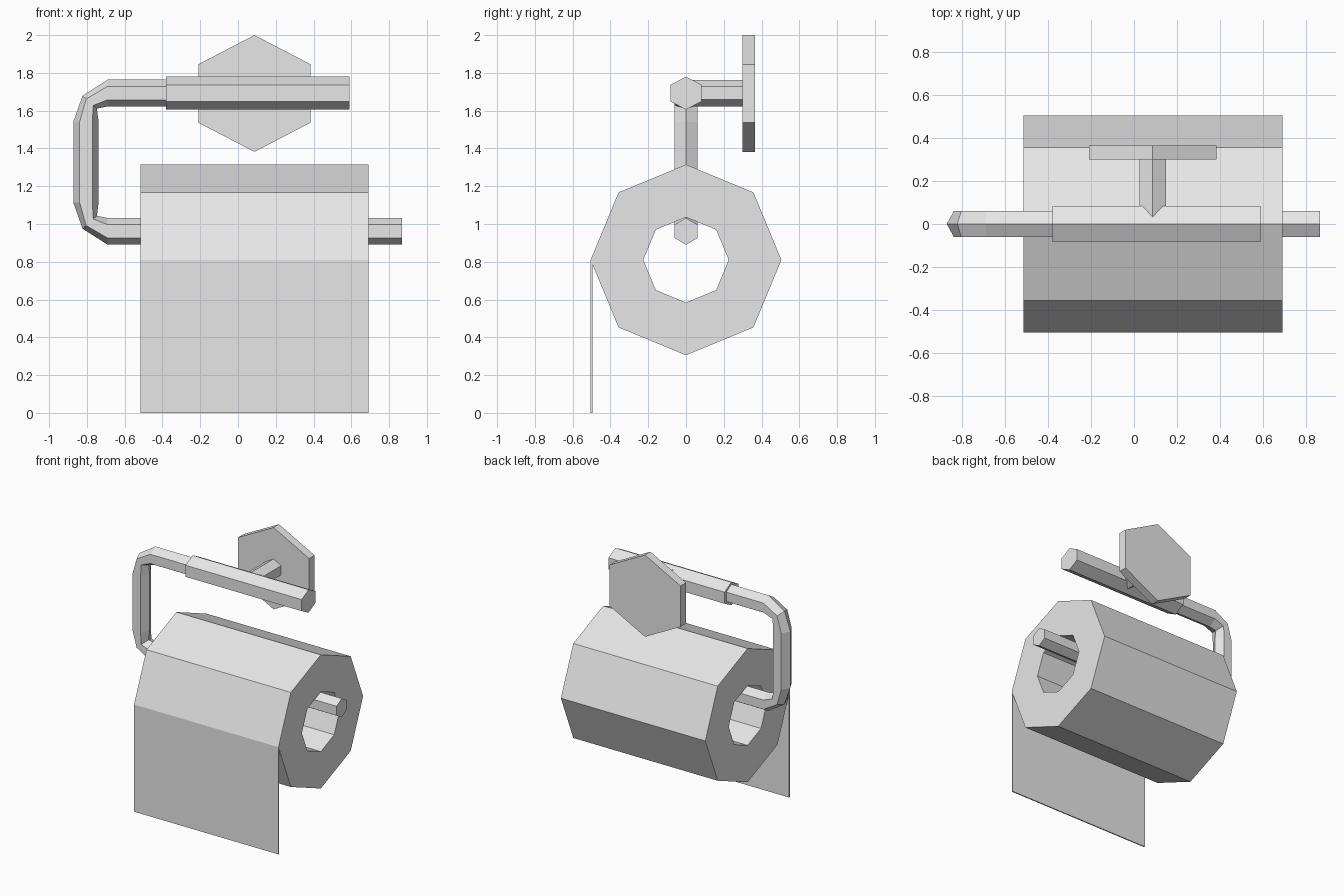
import bpy, bmesh, math
from mathutils import Vector

if "Cube" in bpy.data.objects:
    bpy.data.objects.remove(bpy.data.objects["Cube"])

grey = bpy.data.materials.new("light grey")
grey.diffuse_color = (0.8, 0.8, 0.8, 1)
grey.use_nodes = True
grey.node_tree.nodes["Principled BSDF"].inputs["Base Color"].default_value = grey.diffuse_color


def loft(name, rings, closed=False):
    """Skin a list of point rings; cap the ends, or join last to first."""
    bm = bmesh.new()
    loops = [[bm.verts.new(p) for p in ring] for ring in rings]
    n = len(loops[0])
    pairs = list(zip(loops, loops[1:]))
    if closed:
        pairs.append((loops[-1], loops[0]))
    else:
        bm.faces.new(loops[0])
        bm.faces.new(loops[-1])
    for a, b in pairs:
        for i in range(n):
            j = (i + 1) % n
            bm.faces.new((a[i], a[j], b[j], b[i]))
    bmesh.ops.recalc_face_normals(bm, faces=bm.faces)
    mesh = bpy.data.meshes.new(name)
    bm.to_mesh(mesh)
    bm.free()
    mesh.materials.append(grey)
    obj = bpy.data.objects.new(name, mesh)
    bpy.context.collection.objects.link(obj)
    return obj


def ring(centre, up, side, n=6):
    """Polygon with its first vertex at centre + up."""
    c, u, s = Vector(centre), Vector(up), Vector(side)
    return [c + u * math.cos(2 * math.pi * i / n) + s * math.sin(2 * math.pi * i / n)
            for i in range(n)]


# Paper roll: octagonal tube, open through the middle
X0, X1, ROLL_Z = -0.515, 0.692, 0.81
loft("paper_roll",
     [ring((x, 0, ROLL_Z), (0, 0, r), (0, r, 0), 8)
      for x, r in ((X0, 0.505), (X1, 0.505), (X1, 0.226), (X0, 0.226))], closed=True)

# Hanging sheet
loft("paper_sheet",
     [[(x, -0.505, 0), (x, -0.496, 0), (x, -0.496, ROLL_Z), (x, -0.505, ROLL_Z)]
      for x in (X0, X1)])

# Wall plate and stem
BAR_Z = 1.693
loft("wall_plate",
     [ring((0.087, y, 1.691), (0, 0, 0.309), (0.343, 0, 0)) for y in (0.30, 0.365)])
loft("stem",
     [ring((0.087, y, BAR_Z), (0, 0, 0.07), (0.072, 0, 0)) for y in (0.0, 0.31)])

# Sleeve around the top bar
loft("sleeve",
     [ring((x, 0, BAR_Z), (0, 0, 0.087), (0, 0.096, 0)) for x in (-0.38, 0.59)])

# Bent rod: centre x, centre z, outward direction x, z
D = 0.0707
top_half = [(-0.36, BAR_Z, 0, D), (-0.69, BAR_Z, 0, D),
            (-0.785, 1.645, -0.038, 0.034), (-0.805, 1.54, -0.067, 0)]
MID_Z = (BAR_Z + 0.961) / 2
bottom_half = [(x, 2 * MID_Z - z, dx, -dz) for x, z, dx, dz in reversed(top_half)]
bottom_half[-1] = (0.867, 0.961, 0, -D)
loft("bent_rod",
     [ring((x, 0, z), (dx, 0, dz), (0, D, 0)) for x, z, dx, dz in top_half + bottom_half])
